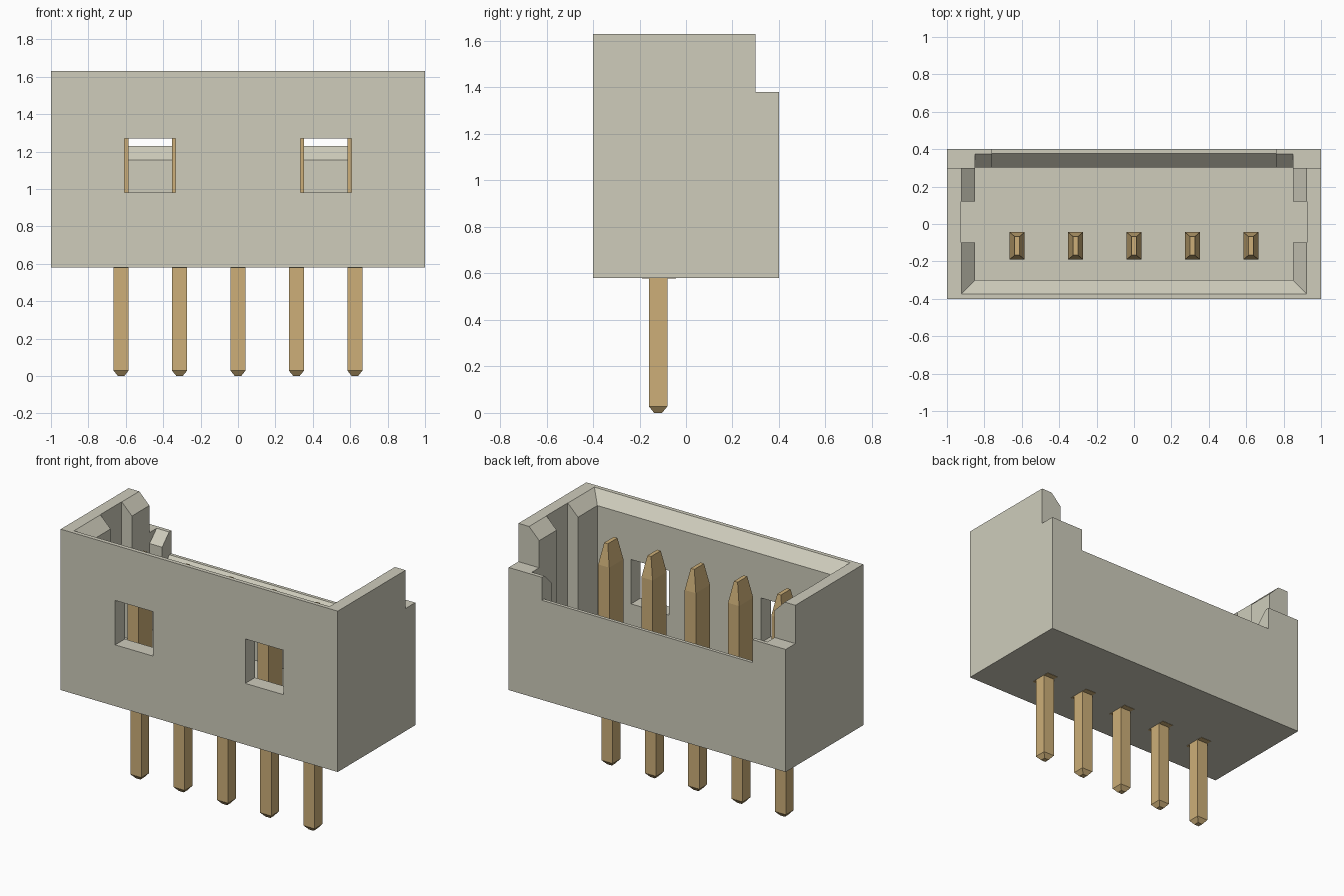
import bpy, bmesh

if "Cube" in bpy.data.objects:
    bpy.data.objects.remove(bpy.data.objects["Cube"], do_unlink=True)


def material(name, rgb):
    m = bpy.data.materials.new(name)
    m.use_nodes = True
    m.diffuse_color = (*rgb, 1)
    m.node_tree.nodes["Principled BSDF"].inputs["Base Color"].default_value = (*rgb, 1)
    return m


ivory = material("ivory plastic", (0.62, 0.605, 0.50))
brass = material("brass", (0.61, 0.43, 0.19))


def loft(name, rings, mat=None):
    """Closed solid through rings of points with equal counts."""
    bm = bmesh.new()
    vs = [[bm.verts.new(p) for p in r] for r in rings]
    n = len(vs[0])
    for a, b in zip(vs, vs[1:]):
        for i in range(n):
            bm.faces.new((a[i], a[(i + 1) % n], b[(i + 1) % n], b[i]))
    bm.faces.new(vs[0][::-1])
    bm.faces.new(vs[-1])
    bmesh.ops.recalc_face_normals(bm, faces=bm.faces)
    me = bpy.data.meshes.new(name)
    bm.to_mesh(me)
    bm.free()
    ob = bpy.data.objects.new(name, me)
    bpy.context.collection.objects.link(ob)
    if mat:
        me.materials.append(mat)
    return ob


def rect(x0, x1, y0, y1, z):
    return [(x0, y0, z), (x1, y0, z), (x1, y1, z), (x0, y1, z)]


def box(name, x0, x1, y0, y1, z0, z1):
    return loft(name, [rect(x0, x1, y0, y1, z0), rect(x0, x1, y0, y1, z1)])


def side_prism(name, hx, profile, mat=None):
    """Extrude a (y, z) profile across x from -hx to hx."""
    return loft(name, [[(x, y, z) for y, z in profile] for x in (-hx, hx)], mat)


# Housing block with the stepped back edge
housing = side_prism("housing", 1.0, [(-.4, .58), (.4, .58), (.4, 1.38), (.3, 1.38),
                                      (.3, 1.63), (-.4, 1.63)], ivory)

cutters = [
    # Main cavity, with a bevelled lip at the back posts
    side_prism("cavity_cutter", .85, [(-.3, .75), (.303, .75), (.303, 1.308), (.5, 1.505),
                                      (.5, 1.7), (-.3, 1.7)]),
    # Mitred bevel around the upper rim
    loft("rim_bevel_cutter", [rect(-.85, .85, -.3, .5, 1.557),
                              rect(-1.05, 1.05, -.5, .5, 1.757)]),
    # Guide grooves in both side walls
    box("groove_cutter", -.925, .925, -.1, .12, .75, 1.8),
    # Lowered middle of the back wall
    side_prism("back_slot_cutter", .76, [(.2, 1.052), (.303, 1.155), (.378, 1.23), (.5, 1.23),
                                         (.5, 1.75), (.2, 1.75)]),
]
# Latch windows in the front wall
for s, side in ((-1, "right"), (1, "left")):
    x0, x1 = sorted((s * .333, s * .607))
    cutters.append(box(side + "_window_cutter", x0, x1, -.5, -.2, .98, 1.27))

for c in cutters:
    mod = housing.modifiers.new(c.name, 'BOOLEAN')
    mod.operation = 'DIFFERENCE'
    mod.solver = 'EXACT'
    mod.object = c
    c.hide_render = True

# Bake the cuts and drop the cutters
dg = bpy.context.evaluated_depsgraph_get()
cut = bpy.data.meshes.new_from_object(housing.evaluated_get(dg))
housing.modifiers.clear()
housing.data = cut
for c in cutters:
    bpy.data.objects.remove(c, do_unlink=True)


# Contact pins: slim solder tail below, wide tapered blade above
def pin_ring(x, y, hx, hy, z):
    return rect(x - hx, x + hx, y - hy, y + hy, z)


for i in range(5):
    x = (i - 2) * .3125
    loft(f"pin_tail_{i + 1}", [pin_ring(x, -.12, .017, .017, 0), pin_ring(x, -.12, .04, .04, .028),
                               pin_ring(x, -.12, .04, .04, .65)], brass)
    loft(f"pin_blade_{i + 1}", [pin_ring(x, -.117, .04, .073, .578),
                                pin_ring(x, -.117, .04, .073, 1.32),
                                pin_ring(x, -.117, .013, .05, 1.46)], brass)
